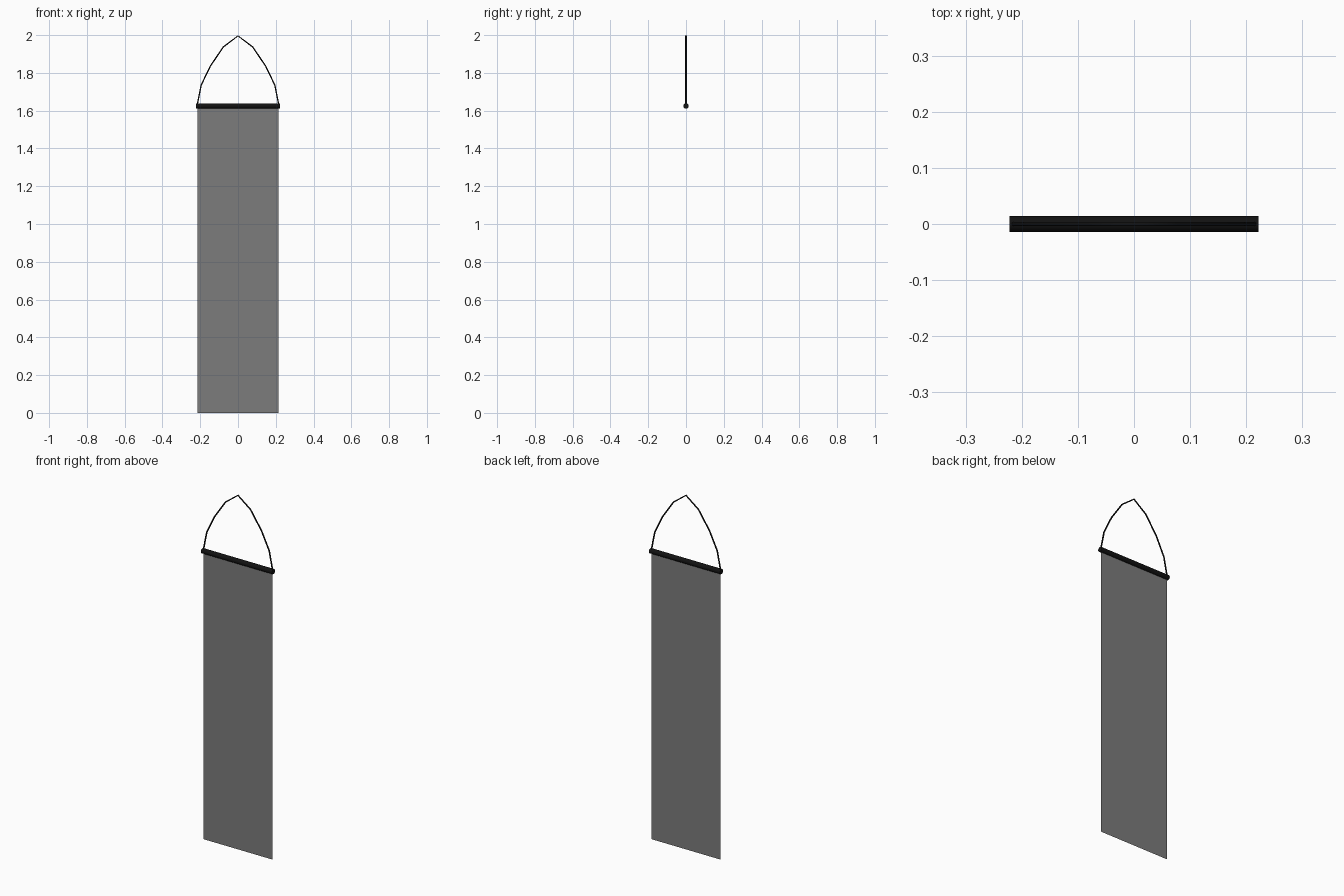
import bpy, math

if "Cube" in bpy.data.objects:
    bpy.data.objects.remove(bpy.data.objects["Cube"])


def material(name, color):
    mat = bpy.data.materials.new(name)
    mat.diffuse_color = color
    mat.use_nodes = True
    mat.node_tree.nodes["Principled BSDF"].inputs["Base Color"].default_value = mat.diffuse_color
    return mat


black = material("black", (0.006, 0.006, 0.006, 1))
grey = material("banner_grey", (0.2, 0.2, 0.2, 1))
BAR_Z = 1.625

# Banner cloth: a single flat sheet hanging from the bar
bpy.ops.mesh.primitive_plane_add(size=1, location=(0, 0, BAR_Z / 2),
                                 rotation=(math.pi / 2, 0, 0))
banner = bpy.context.object
banner.name = "banner_cloth"
banner.scale = (0.43, BAR_Z, 1)
banner.data.materials.append(grey)

# Hanging bar
bpy.ops.mesh.primitive_cylinder_add(vertices=12, radius=0.014, depth=0.444,
                                    location=(0, 0, BAR_Z),
                                    rotation=(0, math.pi / 2, 0))
bar = bpy.context.object
bar.name = "hanging_bar"
bar.data.materials.append(black)
bpy.ops.object.shade_smooth_by_angle(angle=math.radians(40))

# Cord: half profile mirrored about the apex
half = [(0.217, BAR_Z), (0.195, 1.735), (0.147, 1.835), (0.078, 1.937)]
path = [(-x, z) for x, z in half] + [(0, 1.996)] + half[::-1]
curve = bpy.data.curves.new("hanging_cord", "CURVE")
curve.dimensions = "3D"
curve.bevel_depth = 0.004
curve.bevel_resolution = 1
curve.use_fill_caps = True
spline = curve.splines.new("POLY")
spline.points.add(len(path) - 1)
for point, (x, z) in zip(spline.points, path):
    point.co = (x, 0, z, 1)
cord = bpy.data.objects.new("hanging_cord", curve)
bpy.context.collection.objects.link(cord)
curve.materials.append(black)
